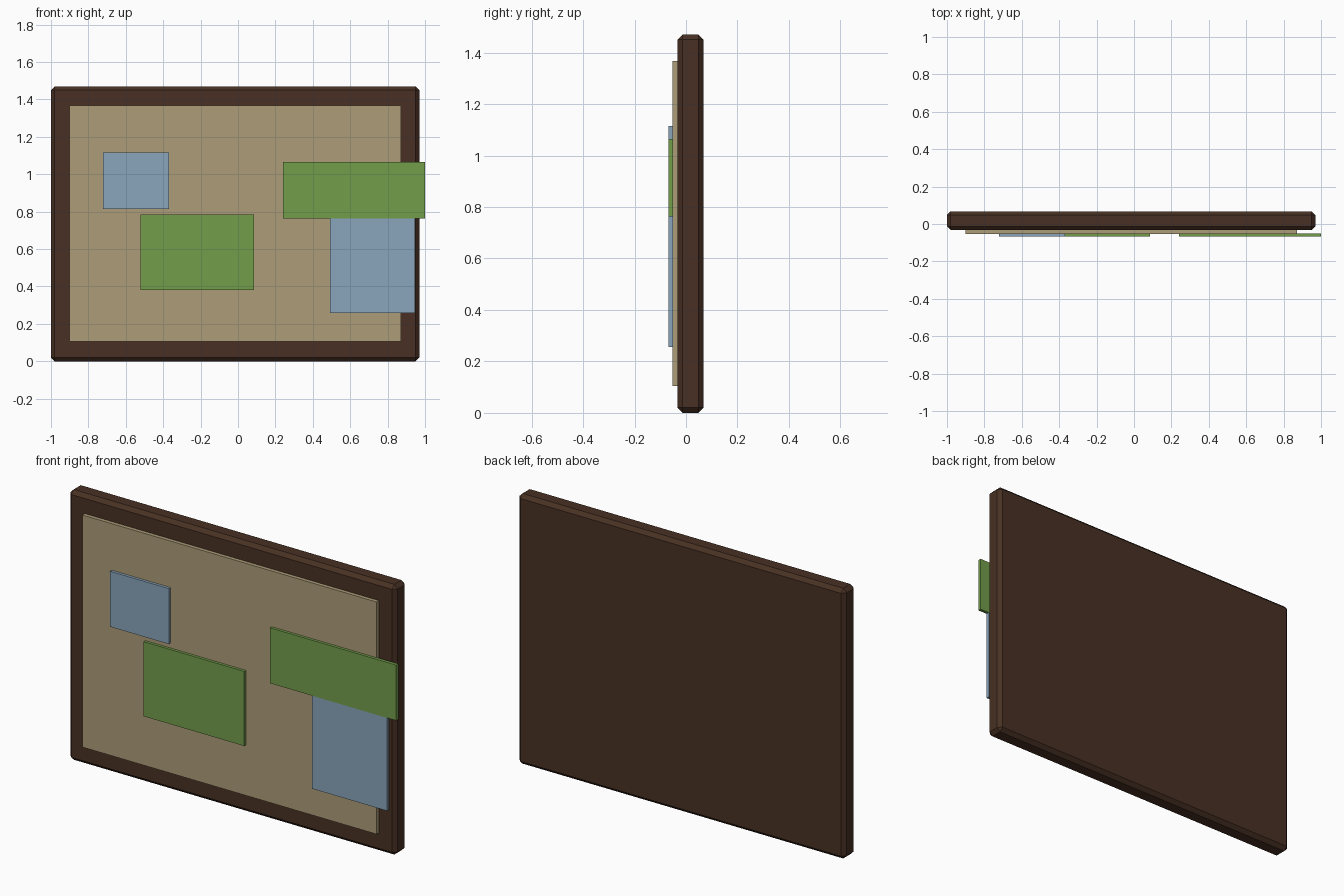
import bpy

if "Cube" in bpy.data.objects:
    bpy.data.objects.remove(bpy.data.objects["Cube"])


def material(name, color):
    m = bpy.data.materials.new(name)
    m.diffuse_color = (*color, 1)
    m.use_nodes = True
    m.node_tree.nodes["Principled BSDF"].inputs["Base Color"].default_value = m.diffuse_color
    return m


def box(name, x, y, z, mat, bevel=0):
    """Box spanning the given (min, max) ranges."""
    bpy.ops.mesh.primitive_cube_add(size=1, location=[sum(r) / 2 for r in (x, y, z)])
    ob = bpy.context.object
    ob.name = name
    ob.scale = [r[1] - r[0] for r in (x, y, z)]
    bpy.ops.object.transform_apply(location=False, rotation=False, scale=True)
    ob.data.materials.append(mat)
    if bevel:
        mod = ob.modifiers.new("Chamfer", 'BEVEL')
        mod.width = bevel
        mod.segments = 1
    return ob


wood = material("dark_wood", (0.065, 0.03, 0.017))
cork = material("cork", (0.42, 0.34, 0.19))
blue = material("blue_paper", (0.25, 0.38, 0.50))
green = material("green_paper", (0.17, 0.34, 0.07))

# Chamfered wooden backing and the pin panel on its front
box("board_frame", (-1.0, 0.97), (-0.033, 0.068), (0, 1.47), wood, 0.02)
box("pin_panel", (-0.9, 0.872), (-0.053, -0.03), (0.105, 1.368), cork)

# Paper notes
notes = [
    ((-0.722, -0.369), (0.813, 1.115), blue),
    ((-0.52, 0.085), (0.38, 0.786), green),
    ((0.24, 1.0), (0.763, 1.065), green),
    ((0.493, 0.945), (0.257, 0.763), blue),
]
for i, (x, z, mat) in enumerate(notes, 1):
    box(f"paper_note_{i}", x, (-0.068, -0.05), z, mat)
